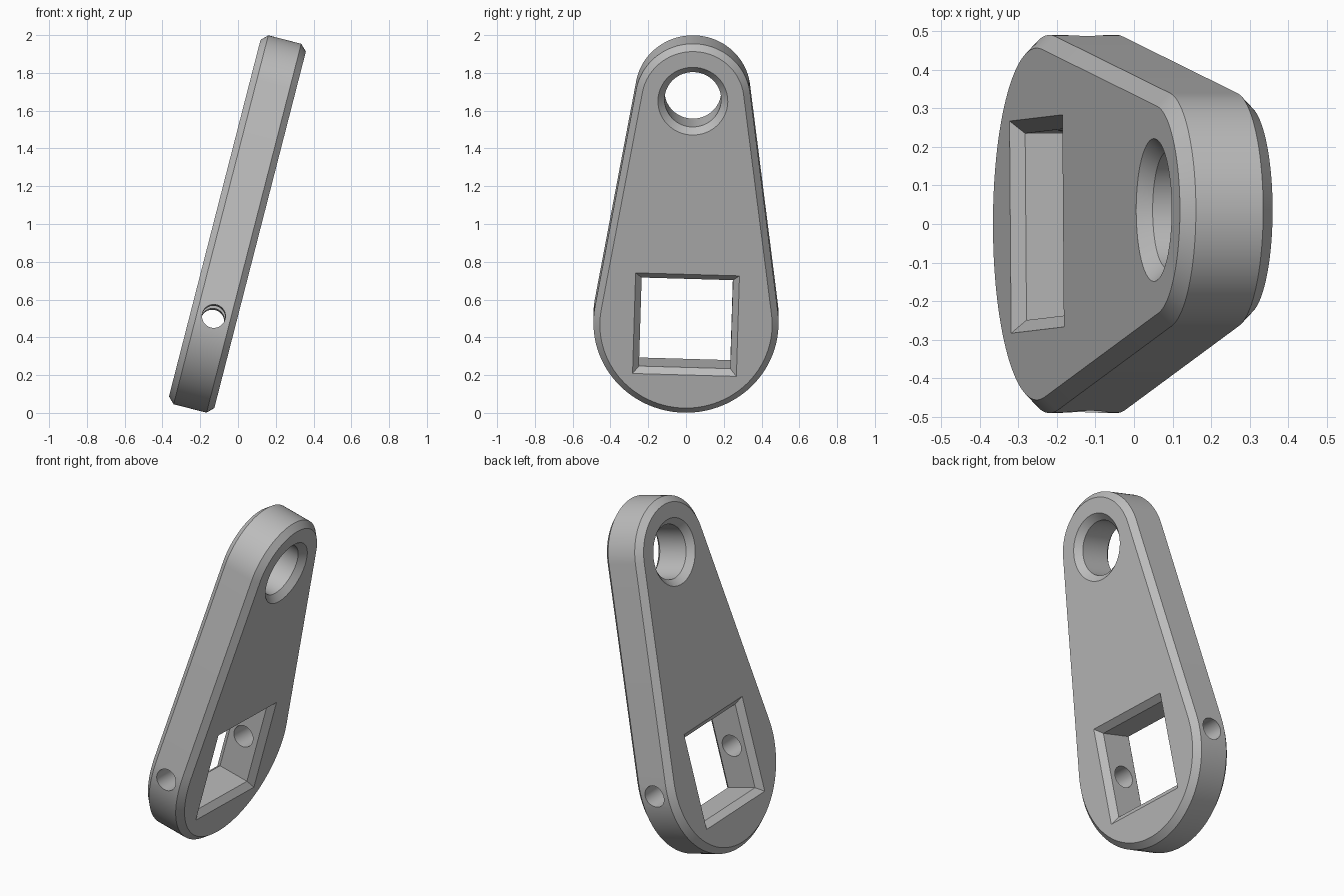
import bpy, bmesh, math
from mathutils import Matrix, Vector

cube = bpy.data.objects.get("Cube")
if cube:
    bpy.data.objects.remove(cube, do_unlink=True)

BIG_R, TOP_R, SPAN = 0.49, 0.305, 1.222    # end radii and distance between centres
HALF_T, CHAMFER = 0.124, 0.034

grey = bpy.data.materials.new("plain grey")
grey.use_nodes = True
colour = (0.5, 0.5, 0.5, 1)
grey.diffuse_color = colour
grey.node_tree.nodes["Principled BSDF"].inputs["Base Color"].default_value = colour


def arc(cy, r, start, end, steps):
    angles = [start + (end - start) * i / steps for i in range(steps + 1)]
    return [(r * math.cos(a), cy + r * math.sin(a)) for a in angles]


def teardrop(inset):
    # Two arcs joined by their common tangents
    t = math.asin((BIG_R - TOP_R) / SPAN)
    return (arc(SPAN, TOP_R - inset, t, math.pi - t, 48)
            + arc(0, BIG_R - inset, math.pi - t, 2 * math.pi + t, 64))


def circle(cy, r):
    return arc(cy, r, 0, 2 * math.pi, 64)[:-1]


def square(h):
    return [(h, -h), (h, h), (-h, h), (-h, -h)]


def loft(name, sections):
    # Closed solid through (outline, height) sections
    bm = bmesh.new()
    loops = [[bm.verts.new((x, y, z)) for x, y in outline] for outline, z in sections]
    for a, b in zip(loops, loops[1:]):
        for i in range(len(a)):
            j = (i + 1) % len(a)
            bm.faces.new((a[i], a[j], b[j], b[i]))
    bm.faces.new(loops[0][::-1])
    bm.faces.new(loops[-1])
    bmesh.ops.recalc_face_normals(bm, faces=bm.faces)
    mesh = bpy.data.meshes.new(name)
    bm.to_mesh(mesh)
    bm.free()
    mesh.materials.append(grey)
    obj = bpy.data.objects.new(name, mesh)
    bpy.context.collection.objects.link(obj)
    return obj


def opening(name, outline, inner, flare):
    # Through-cutter widening at 45 degrees towards both faces
    e = 0.02
    z0, z1 = HALF_T - flare, HALF_T + e
    wide, narrow = outline(inner + flare + e), outline(inner)
    return loft(name, [(wide, -z1), (narrow, -z0), (narrow, z0), (wide, z1)])


# Plate with chamfered rim
plate = loft("lever_plate", [(teardrop(CHAMFER), -HALF_T),
                             (teardrop(0), CHAMFER - HALF_T),
                             (teardrop(0), HALF_T - CHAMFER),
                             (teardrop(CHAMFER), HALF_T)])

# Cutters: round eye, square socket and cross pin hole
pin = loft("pin_hole_cutter", [(circle(0, 0.062), -1), (circle(0, 0.062), 1)])
pin.data.transform(Matrix.Rotation(math.pi / 2, 4, "Y"))
cutters = [opening("eye_cutter", lambda r: circle(SPAN, r), 0.15, 0.035),
           opening("socket_cutter", square, 0.242, 0.033), pin]
for cutter in cutters:
    cutter.hide_render = True
    mod = plate.modifiers.new(cutter.name, "BOOLEAN")
    mod.operation, mod.solver, mod.object = "DIFFERENCE", "EXACT", cutter

# Apply the cuts and discard the cutters
bpy.context.view_layer.update()
cut = bpy.data.meshes.new_from_object(plate.evaluated_get(bpy.context.evaluated_depsgraph_get()))
plate.modifiers.clear()
plate.data = cut
for cutter in cutters:
    bpy.data.objects.remove(cutter, do_unlink=True)

# Lean the plate and twist it slightly in its own plane
tilt, twist = math.radians(14.4), math.radians(1.7)
up = Vector((math.sin(tilt), 0, math.cos(tilt)))
normal = Vector((math.cos(tilt), 0, -math.sin(tilt)))
side = Vector((0, 1, 0))
basis = Matrix((side, up, normal)).transposed().to_4x4()
plate.data.transform(Matrix.Translation((-0.132, 0, 0.498)) @ basis
                     @ Matrix.Rotation(-twist, 4, "Z"))

bpy.ops.object.select_all(action="DESELECT")
plate.select_set(True)
bpy.context.view_layer.objects.active = plate
bpy.ops.object.shade_smooth_by_angle(angle=math.radians(30))
